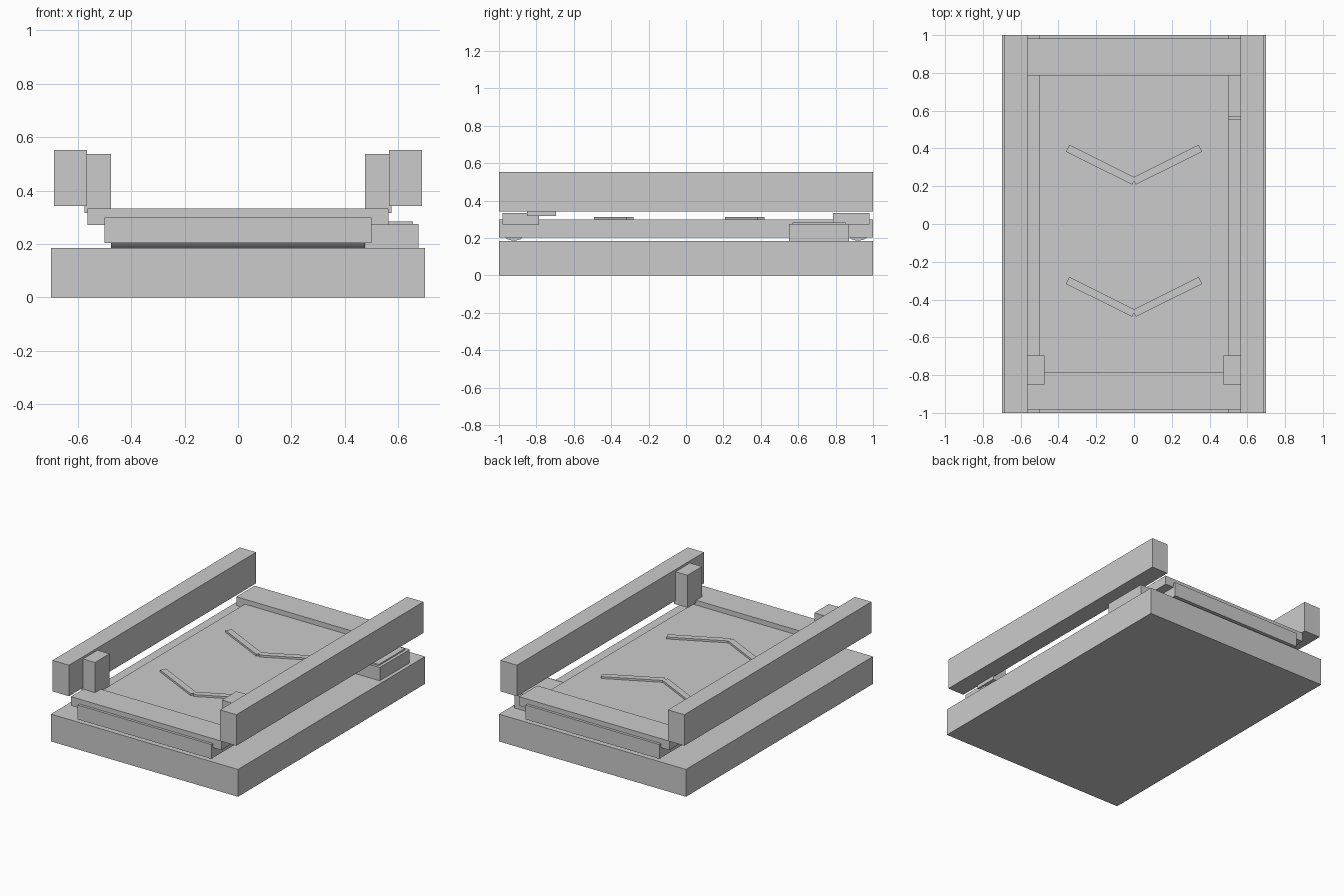
import bpy, math

if "Cube" in bpy.data.objects:
    bpy.data.objects.remove(bpy.data.objects["Cube"])


def box(name, x, y, z):
    """Box from (min, max) ranges."""
    bpy.ops.mesh.primitive_cube_add(size=1, location=[(a + b) / 2 for a, b in (x, y, z)])
    ob = bpy.context.object
    ob.name = name
    ob.scale = [b - a for a, b in (x, y, z)]
    bpy.ops.object.transform_apply(location=False, rotation=False, scale=True)
    return ob


# Floor base and belt slab
box("base", (-0.7, 0.7), (-1, 1), (0, 0.185))
box("belt", (-0.5, 0.5), (-1, 1), (0.203, 0.3))

# End rollers and the cover plates above them
for end, s in (("front", -1), ("back", 1)):
    bpy.ops.mesh.primitive_cylinder_add(vertices=12, radius=0.072, depth=0.95,
                                        location=(0, s * 0.92, 0.256),
                                        rotation=(0, math.pi / 2, 0))
    roller = bpy.context.object
    roller.name = end + "_roller"
    y = sorted((s * 0.982, s * 0.787))
    box(end + "_cover_plate", (-0.563, 0.563), y, (0.272, 0.333))

# Side rails and sensor posts
for side, s in (("left", -1), ("right", 1)):
    box(side + "_rail", sorted((s * 0.565, s * 0.688)), (-1, 1), (0.342, 0.552))
    box(side + "_sensor_post", sorted((s * 0.475, s * 0.575)), (-0.85, -0.695), (0.317, 0.537))

# Direction chevrons on the belt
for i, y in enumerate((0.314, -0.386)):
    for s in (-1, 1):
        bar = box(f"chevron_{i + 1}_bar", (-0.196, 0.196), (-0.0205, 0.0205), (-0.007, 0.007))
        bar.location = (s * 0.176, y, 0.306)
        bar.rotation_euler.z = s * math.radians(26.5)

# Drive motor housing with lid
box("motor_housing", (0.477, 0.675), (0.552, 0.872), (0.185, 0.275))
box("motor_lid", (0.5, 0.655), (0.57, 0.852), (0.27, 0.284))
